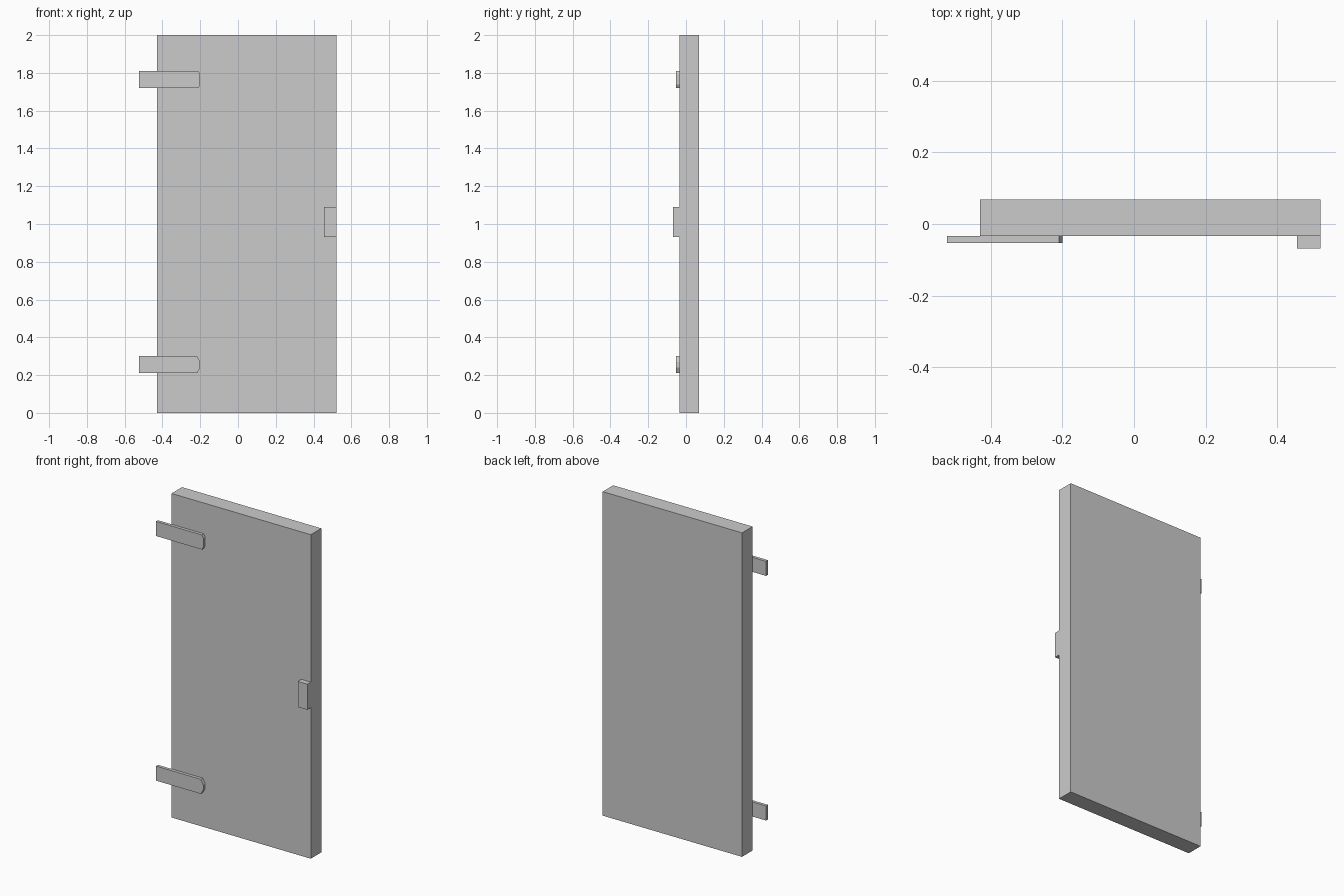
import bpy
import bmesh

if "Cube" in bpy.data.objects:
    bpy.data.objects.remove(bpy.data.objects["Cube"])


def extrude_profile(name, profile, y0, y1):
    """Solid made from an (x, z) outline swept from y0 to y1."""
    bm = bmesh.new()
    face = bm.faces.new([bm.verts.new((x, y0, z)) for x, z in profile])
    swept = bmesh.ops.extrude_face_region(bm, geom=[face])["geom"]
    verts = [v for v in swept if isinstance(v, bmesh.types.BMVert)]
    bmesh.ops.translate(bm, verts=verts, vec=(0, y1 - y0, 0))
    bmesh.ops.recalc_face_normals(bm, faces=bm.faces)
    mesh = bpy.data.meshes.new(name)
    bm.to_mesh(mesh)
    bm.free()
    obj = bpy.data.objects.new(name, mesh)
    bpy.context.collection.objects.link(obj)
    return obj


def rect(x0, x1, z0, z1):
    return [(x0, z0), (x1, z0), (x1, z1), (x0, z1)]


def strap(z0, z1, cut_x, cut_z):
    """Hinge strap outline with its free end chamfered."""
    left, right = -0.523, -0.2
    return [(left, z0), (right - cut_x, z0), (right, z0 + cut_z),
            (right, z1 - cut_z), (right - cut_x, z1), (left, z1)]


FRONT, BACK = -0.034, 0.068

# Door slab
extrude_profile("door_panel", rect(-0.43, 0.521, 0, 2), FRONT, BACK)

# Lock block flush with the opening edge
extrude_profile("lock_block", rect(0.456, 0.521, 0.932, 1.09), -0.068, FRONT)

# Hinge straps
extrude_profile("upper_hinge", strap(1.72, 1.81, 0.01, 0.018), -0.053, FRONT)
extrude_profile("lower_hinge", strap(0.21, 0.30, 0.017, 0.03), -0.053, FRONT)
